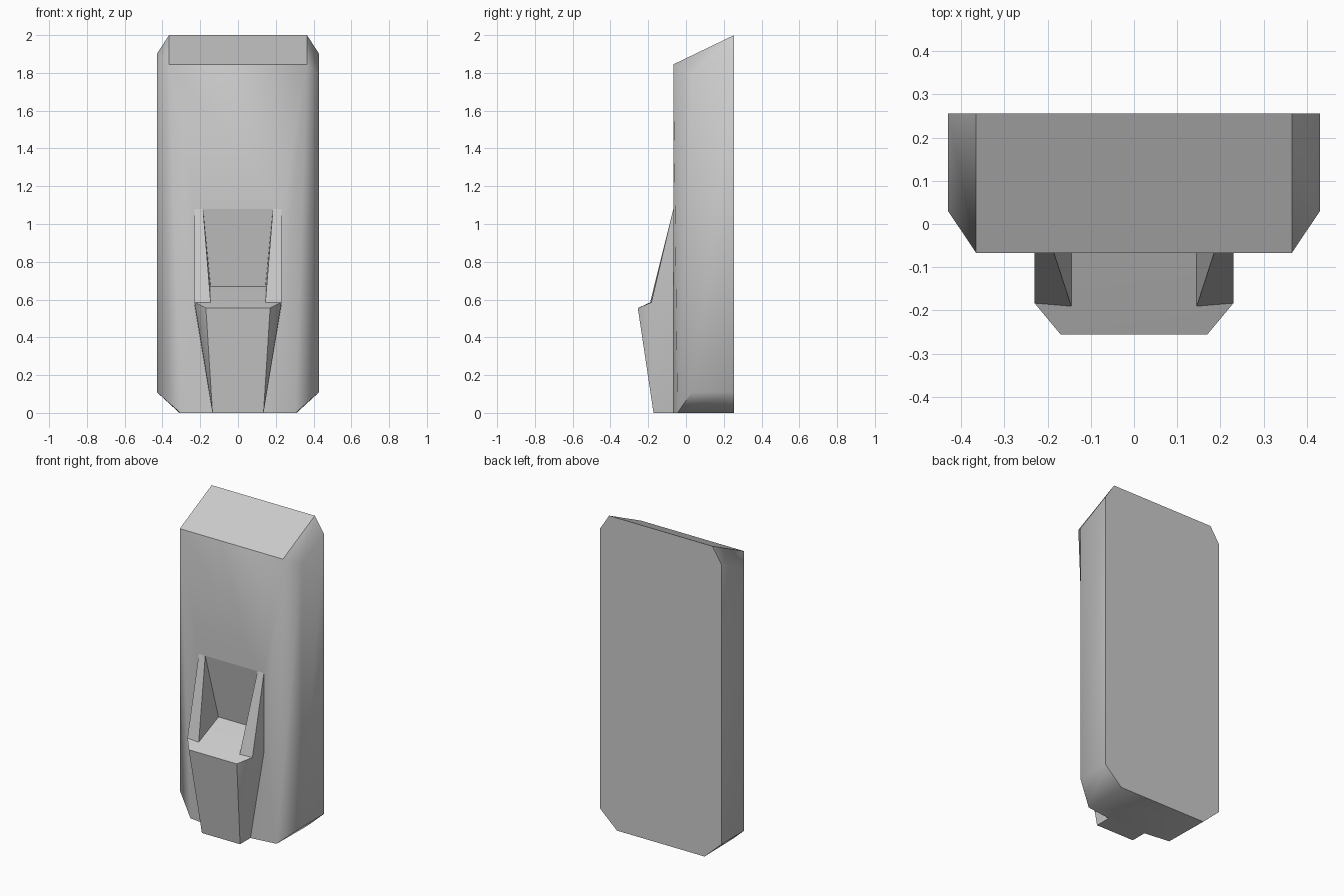
import bpy, bmesh
from math import radians

if "Cube" in bpy.data.objects:
    bpy.data.objects.remove(bpy.data.objects["Cube"])


def build(name, pts, side_faces, span_faces):
    """Symmetric mesh: pts hold the right half; side faces are mirrored,
    span faces run across the middle to their own mirror image."""
    bm = bmesh.new()
    right = {k: bm.verts.new(p) for k, p in pts.items()}
    left = {k: bm.verts.new((-p[0], p[1], p[2])) for k, p in pts.items()}
    for f in side_faces:
        keys = f.split()
        bm.faces.new([right[k] for k in keys])
        bm.faces.new([left[k] for k in reversed(keys)])
    for f in span_faces:
        keys = f.split()
        bm.faces.new([right[k] for k in keys] + [left[k] for k in reversed(keys)])
    bmesh.ops.recalc_face_normals(bm, faces=bm.faces[:])
    me = bpy.data.meshes.new(name)
    bm.to_mesh(me)
    bm.free()
    ob = bpy.data.objects.new(name, me)
    bpy.context.collection.objects.link(ob)
    bpy.ops.object.select_all(action='DESELECT')
    ob.select_set(True)
    bpy.context.view_layer.objects.active = ob
    bpy.ops.object.shade_smooth_by_angle(angle=radians(50))
    return ob


# Outline where the tray meets the front of the body (top, bend, base)
outline = {
    "o1": (.23, -.067, 1.08), "o2": (.23, -.067, .57), "o3": (.135, -.067, 0),
    "i1": (.185, -.067, 1.08),
}

# Body: tall chamfered slab with flat back and sloping top
body = dict(outline,
    bt=(.365, .255, 2), bs=(.43, .255, 1.9), bl=(.43, .255, .11), bb=(.31, .255, 0),
    ms=(.43, .03, 1.79), ml=(.43, .03, .11),
    ft=(.365, -.067, 1.845), fb=(.305, -.045, 0))
build("body", body,
      ["bt ft ms bs", "bs ms ml bl", "bl ml fb bb", "ms ft fb ml",
       "ft o1 o2", "ft o2 fb", "fb o2 o3"],
      ["bt bs bl bb", "bt ft", "ft o1 i1", "bb fb o3"])

# Tray: tapered front pocket whose recess cuts back into the body
tray = dict(outline,
    r1=(.23, -.183, .585), r2=(.17, -.255, .555), b2=(.135, -.172, 0),
    i2=(.145, -.19, .585), c=(.145, .01, .67))
build("tray", tray,
      ["o1 r1 o2", "o2 r1 b2 o3", "r1 r2 b2", "o1 i1 i2 r1", "r1 i2 r2", "i1 c i2"],
      ["r2 b2", "b2 o3", "i2 r2", "c i2", "i1 c"])
